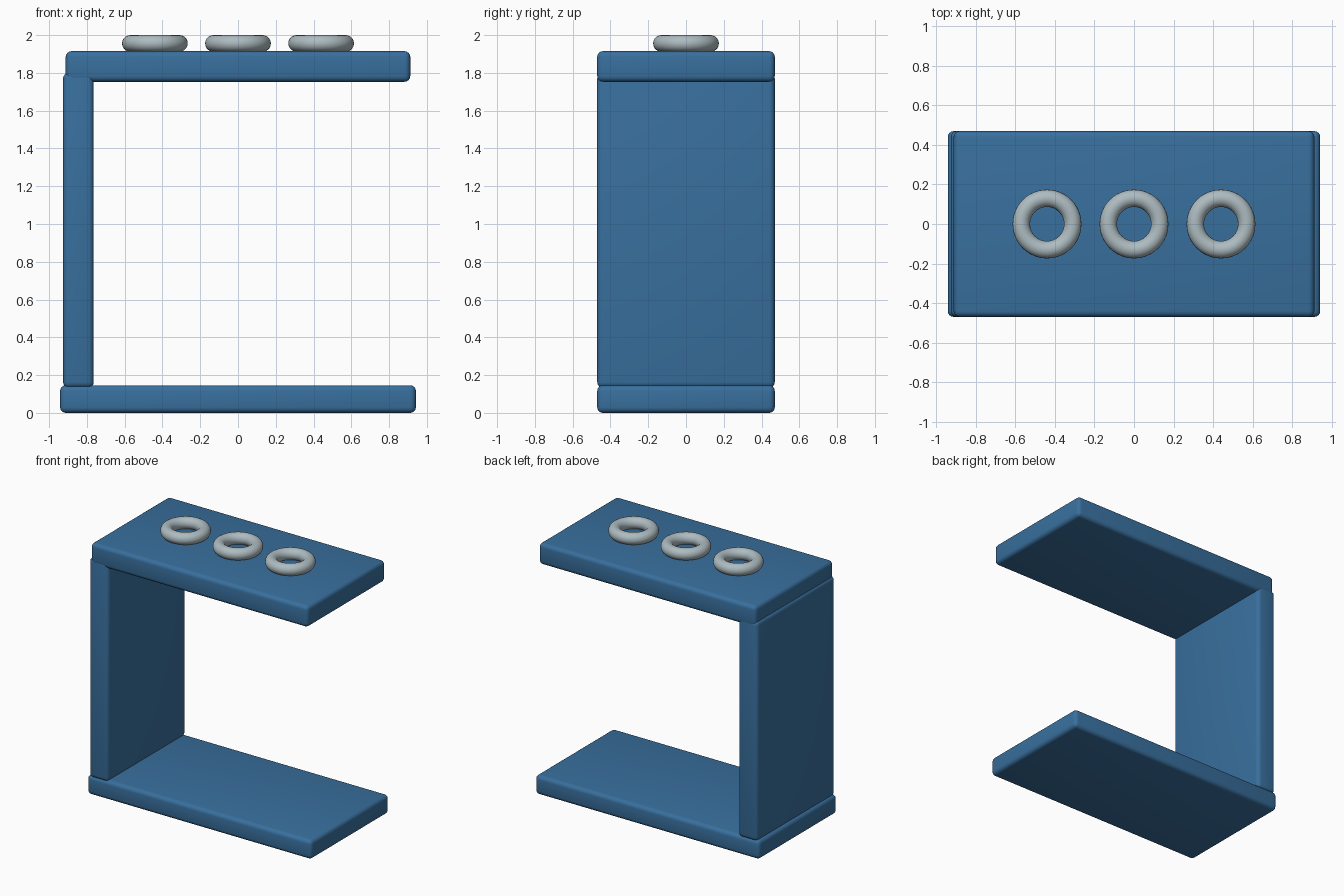
import bpy
import math

if "Cube" in bpy.data.objects:
    bpy.data.objects.remove(bpy.data.objects["Cube"])


def material(name, color):
    m = bpy.data.materials.new(name)
    m.diffuse_color = color
    m.use_nodes = True
    m.node_tree.nodes["Principled BSDF"].inputs["Base Color"].default_value = m.diffuse_color
    return m


blue = material("blue_paint", (0.04, 0.16, 0.34, 1))
silver = material("silver", (0.42, 0.50, 0.53, 1))


def panel(name, x, z, half_depth=0.47, bevel=0.03):
    """Rounded board spanning the x and z ranges."""
    bpy.ops.mesh.primitive_cube_add(
        size=1, location=((x[0] + x[1]) / 2, 0, (z[0] + z[1]) / 2))
    ob = bpy.context.object
    ob.name = name
    ob.scale = (x[1] - x[0], 2 * half_depth, z[1] - z[0])
    bpy.ops.object.transform_apply(location=False, rotation=False, scale=True)
    mod = ob.modifiers.new("rounded_edges", 'BEVEL')
    mod.width = bevel
    mod.segments = 4
    bpy.ops.object.modifier_apply(modifier=mod.name)
    bpy.ops.object.shade_smooth_by_angle(angle=math.radians(35))
    ob.data.materials.append(blue)
    return ob


# C-shaped frame
panel("base_panel", (-0.942, 0.942), (0.0, 0.146))
panel("side_panel", (-0.926, -0.764), (0.133, 1.80))
panel("top_panel", (-0.912, 0.912), (1.753, 1.915))

# Row of rings lying on the top
for i, x in enumerate((-0.44, 0, 0.44)):
    bpy.ops.mesh.primitive_torus_add(
        location=(x, 0, 1.956), major_radius=0.13, minor_radius=0.044,
        major_segments=48, minor_segments=20)
    ring = bpy.context.object
    ring.name = f"top_ring_{i + 1}"
    bpy.ops.object.shade_smooth()
    ring.data.materials.append(silver)
